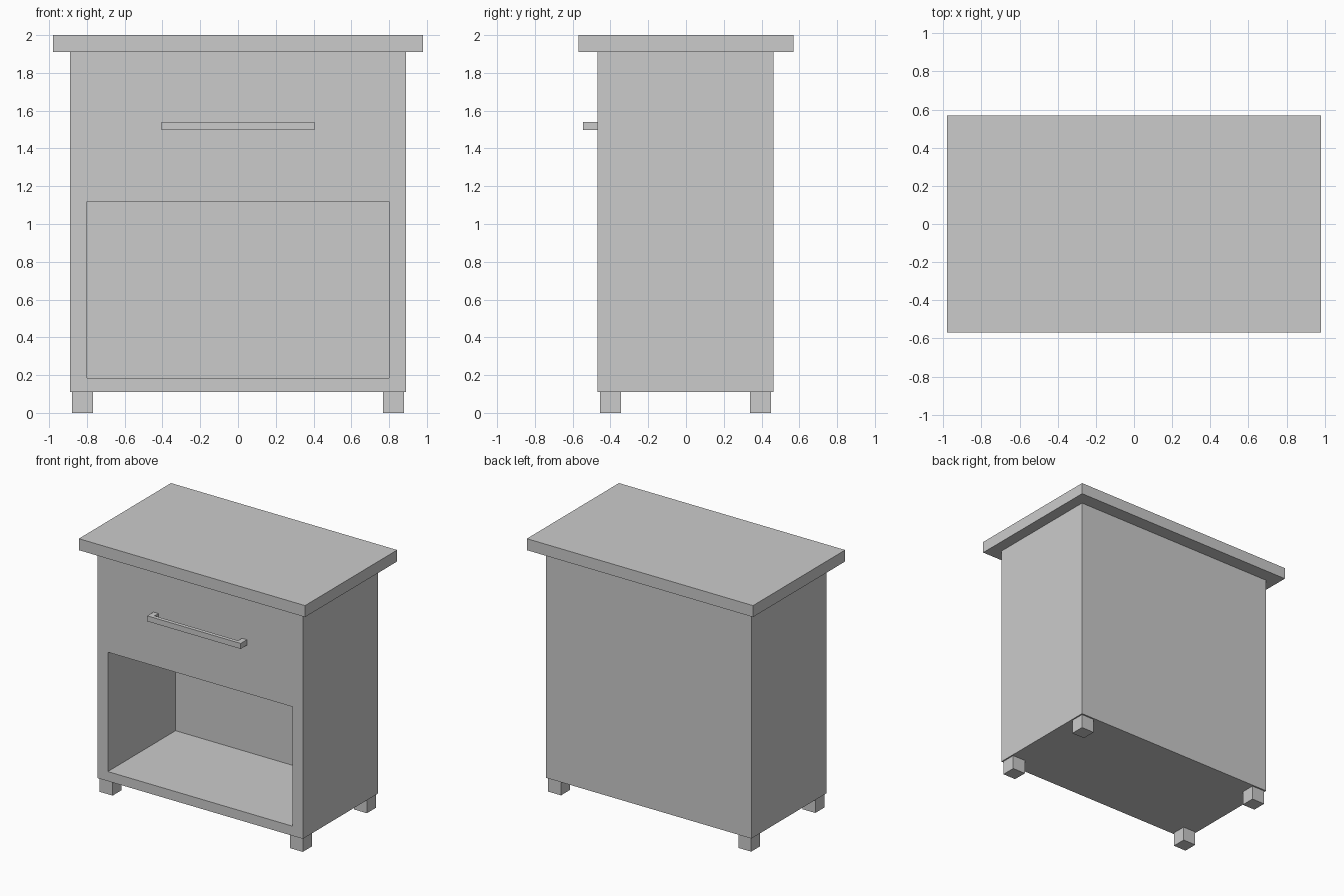
import bpy

if "Cube" in bpy.data.objects:
    bpy.data.objects.remove(bpy.data.objects["Cube"])


def box(name, x, y, z):
    """Box from (min, max) ranges on each axis."""
    bpy.ops.mesh.primitive_cube_add(size=1)
    ob = bpy.context.object
    ob.name = name
    for v in ob.data.vertices:
        v.co = [(r[0] + r[1]) / 2 + c * (r[1] - r[0]) for r, c in zip((x, y, z), v.co)]
    return ob


# Cabinet body with the open shelf cut into the front
cutter = box("shelf_cutter", (-0.80, 0.80), (-0.60, 0.37), (0.185, 1.12))
body = box("cabinet_body", (-0.89, 0.89), (-0.468, 0.462), (0.11, 1.91))
cut = body.modifiers.new("open_shelf", "BOOLEAN")
cut.operation = "DIFFERENCE"
cut.solver = "EXACT"
cut.object = cutter
bpy.ops.object.modifier_apply(modifier=cut.name)
bpy.data.objects.remove(cutter, do_unlink=True)

# Overhanging top
box("table_top", (-0.98, 0.98), (-0.57, 0.57), (1.91, 2.0))

# Drawer handle: bar on two posts
box("handle_bar", (-0.405, 0.405), (-0.545, -0.515), (1.497, 1.54))
for side, x in (("left", (-0.405, -0.362)), ("right", (0.362, 0.405))):
    box("handle_post_" + side, x, (-0.515, -0.468), (1.497, 1.54))

# Four square feet
for side, x in (("left", (-0.88, -0.768)), ("right", (0.768, 0.88))):
    for end, y in (("front", (-0.455, -0.343)), ("back", (0.338, 0.45))):
        box(f"foot_{end}_{side}", x, y, (0, 0.11))
